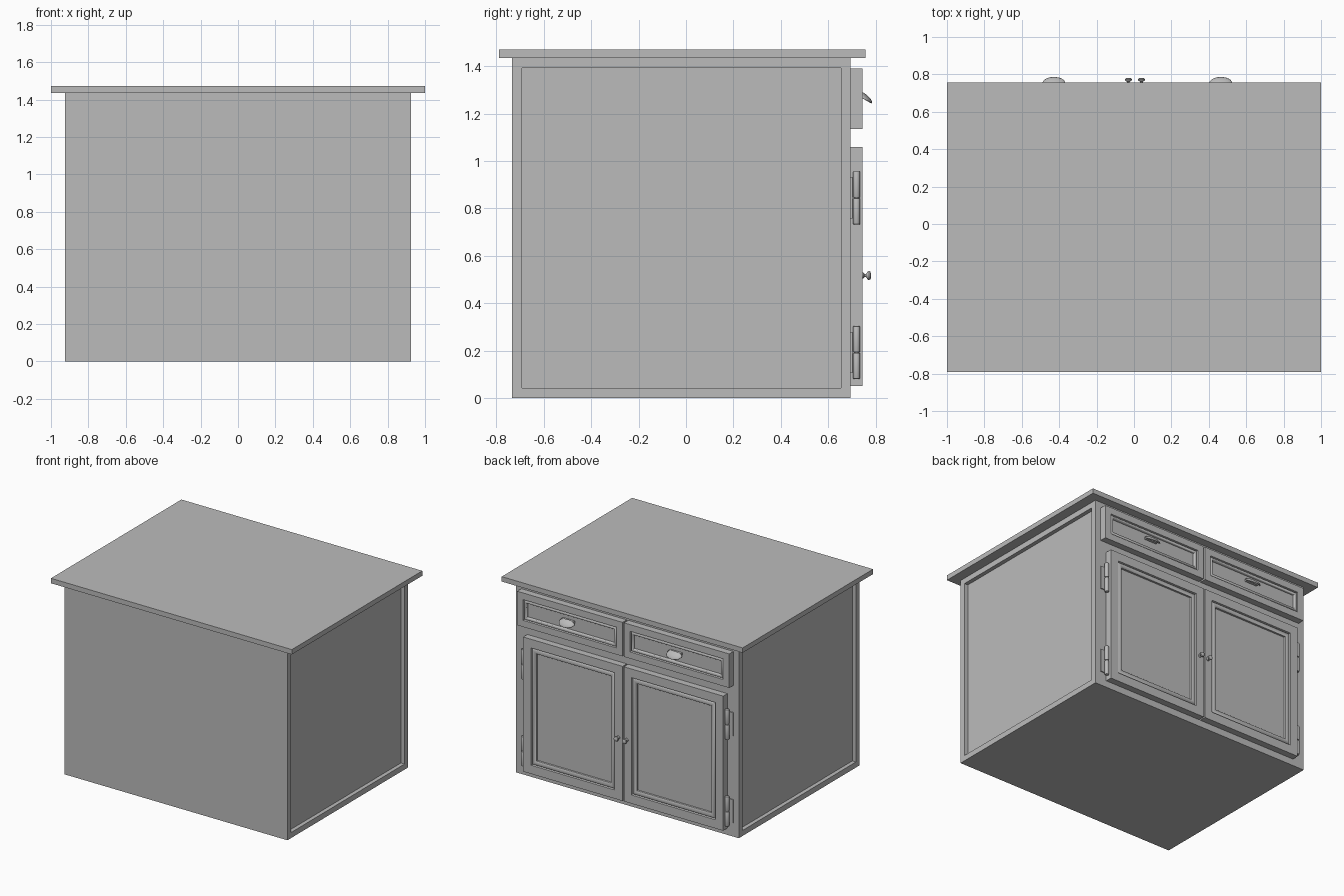
import bpy, bmesh, math
from mathutils import Matrix, Vector

if "Cube" in bpy.data.objects:
    bpy.data.objects.remove(bpy.data.objects["Cube"])

grey = bpy.data.materials.new("cabinet_grey")
grey.diffuse_color = (0.5, 0.5, 0.5, 1)
grey.use_nodes = True
grey.node_tree.nodes["Principled BSDF"].inputs["Base Color"].default_value = grey.diffuse_color


def finish(bm, name, smooth=False):
    bmesh.ops.recalc_face_normals(bm, faces=bm.faces)
    me = bpy.data.meshes.new(name)
    bm.to_mesh(me)
    bm.free()
    me.materials.append(grey)
    ob = bpy.data.objects.new(name, me)
    bpy.context.collection.objects.link(ob)
    if smooth:
        bpy.ops.object.select_all(action='DESELECT')
        ob.select_set(True)
        bpy.context.view_layer.objects.active = ob
        bpy.ops.object.shade_smooth_by_angle(angle=math.radians(40))
    return ob


def add_box(bm, x0, x1, y0, y1, z0, z1):
    m = Matrix.Translation(((x0 + x1) / 2, (y0 + y1) / 2, (z0 + z1) / 2))
    m = m @ Matrix.Diagonal((x1 - x0, y1 - y0, z1 - z0, 1))
    bmesh.ops.create_cube(bm, size=1, matrix=m)


def moulded_panel(name, x0, x1, z0, z1, rings):
    """Rectangular rings (inset, y) joined from the back outward and inward."""
    bm = bmesh.new()
    loops = []
    for i, y in rings:
        loops.append([bm.verts.new((x, y, z)) for x, z in
                      ((x0 + i, z0 + i), (x1 - i, z0 + i), (x1 - i, z1 - i), (x0 + i, z1 - i))])
    for a, b in zip(loops, loops[1:]):
        for k in range(4):
            n = (k + 1) % 4
            bm.faces.new((a[k], a[n], b[n], b[k]))
    bm.faces.new(loops[0])
    bm.faces.new(loops[-1])
    return finish(bm, name, True)


def bead_profile(border, width, back, front):
    """Flat border, small step, half-round bead, sunken centre panel."""
    rings = [(0, back), (0, front), (border, front), (border + 0.004, front - 0.014)]
    for k in range(1, 7):
        a = math.pi * k / 7
        rings.append((border + 0.004 + width * (1 - math.cos(a)) / 2,
                      front - 0.014 + 0.012 * math.sin(a)))
    rings.append((border + 0.004 + width, front - 0.02))
    return rings


# cabinet body with sunken side panels
bm = bmesh.new()
add_box(bm, -0.925, 0.925, -0.735, 0.695, 0, 1.435)
sides = [f for f in bm.faces if abs(f.calc_center_median().x) > 0.9]
bmesh.ops.inset_individual(bm, faces=sides, thickness=0.059)
for f in bmesh.ops.extrude_discrete_faces(bm, faces=sides)["faces"]:
    for v in f.verts:
        v.co.x -= math.copysign(0.03, v.co.x)
finish(bm, "cabinet_body")

# countertop
bm = bmesh.new()
add_box(bm, -1, 1, -0.79, 0.757, 1.435, 1.472)
finish(bm, "countertop")

# knob outline: (radius, distance from door)
KNOB = [(0.0, 0), (0.013, 0), (0.013, 0.004), (0.007, 0.009), (0.007, 0.015),
        (0.017, 0.022), (0.019, 0.027), (0.016, 0.033), (0.009, 0.036), (0.0, 0.037)]


def knob(name, x, z):
    bm = bmesh.new()
    vs = [bm.verts.new((x + r, 0.745 + d, z)) for r, d in KNOB]
    edges = [bm.edges.new(p) for p in zip(vs, vs[1:])]
    bmesh.ops.spin(bm, geom=vs + edges, cent=(x, 0.745, z), axis=(0, 1, 0),
                   angle=2 * math.pi, steps=20, use_merge=True)
    bmesh.ops.remove_doubles(bm, verts=bm.verts, dist=0.0001)
    finish(bm, name, True)


def cup_pull(name, x, z):
    """Quarter-dome shell, open underneath, with a drooping lip."""
    bm = bmesh.new()
    nu, nv = 20, 8
    grid = []
    for j in range(nv + 1):
        v = math.pi / 2 * j / nv
        row = []
        for i in range(nu + 1):
            u = math.pi * i / nu
            dx = 0.062 * math.cos(u)
            dy = 0.041 * math.sin(u) ** 0.8 * math.sin(v)
            dz = 0.026 * math.sin(u) * math.cos(v) - 0.5 * dy
            row.append(bm.verts.new((x + dx, 0.745 + dy, z + dz)))
        grid.append(row)
    for a, b in zip(grid, grid[1:]):
        for i in range(nu):
            bm.faces.new((a[i], a[i + 1], b[i + 1], b[i]))
    bmesh.ops.remove_doubles(bm, verts=bm.verts, dist=0.0001)
    bmesh.ops.recalc_face_normals(bm, faces=bm.faces)
    top = max(bm.faces, key=lambda f: f.calc_center_median().z)
    if top.normal.z < 0:
        bmesh.ops.reverse_faces(bm, faces=bm.faces)
    me = finish(bm, name, True)
    shell = me.modifiers.new("shell", 'SOLIDIFY')
    shell.thickness = 0.004
    # keep the outer skin on the outside
    outward = max(me.data.polygons, key=lambda p: p.center.z).normal.z > 0
    shell.offset = -1 if outward else 1


def hinge(name, side, z0, z1):
    """Two knuckles with rounded ends and a thin leaf on the face frame."""
    bm = bmesh.new()
    mid = (z0 + z1) / 2
    for a, b in ((z0, mid - 0.001), (mid + 0.001, z1)):
        res = bmesh.ops.create_cone(bm, cap_ends=True, segments=16, radius1=0.015,
                                    radius2=0.015, depth=b - a,
                                    matrix=Matrix.Translation((side * 0.846, 0.72, (a + b) / 2)))
        rims = {e for v in res["verts"] for e in v.link_edges
                if abs(e.verts[0].co.z - e.verts[1].co.z) < 1e-5}
        bmesh.ops.bevel(bm, geom=list(rims), offset=0.005, segments=2, affect='EDGES', profile=0.5)
    xs = sorted((side * 0.84, side * 0.882))
    add_box(bm, xs[0], xs[1], 0.694, 0.702, z0 + 0.025, z1 - 0.025)
    finish(bm, name, True)


for side, label in ((1, "left"), (-1, "right")):
    # drawer fronts and doors
    dx = sorted((side * 0.006, side * 0.88))
    moulded_panel("drawer_front_" + label, dx[0], dx[1], 1.135, 1.39,
                  bead_profile(0.05, 0.022, 0.694, 0.745))
    dx = sorted((side * 0.005, side * 0.83))
    moulded_panel("door_" + label, dx[0], dx[1], 0.05, 1.06,
                  bead_profile(0.065, 0.036, 0.694, 0.745))
    # hardware
    knob("knob_" + label, 0.005 + side * 0.035, 0.517)
    cup_pull("cup_pull_" + label, 0.018 + side * 0.446, 1.265)
    # mounting pad that carries the cup on the sunken drawer panel
    bm = bmesh.new()
    cx = 0.018 + side * 0.446
    add_box(bm, cx - 0.05, cx + 0.05, 0.724, 0.746, 1.266, 1.284)
    finish(bm, "cup_pull_base_" + label)
    hinge("upper_hinge_" + label, side, 0.732, 0.957)
    hinge("lower_hinge_" + label, side, 0.08, 0.304)
